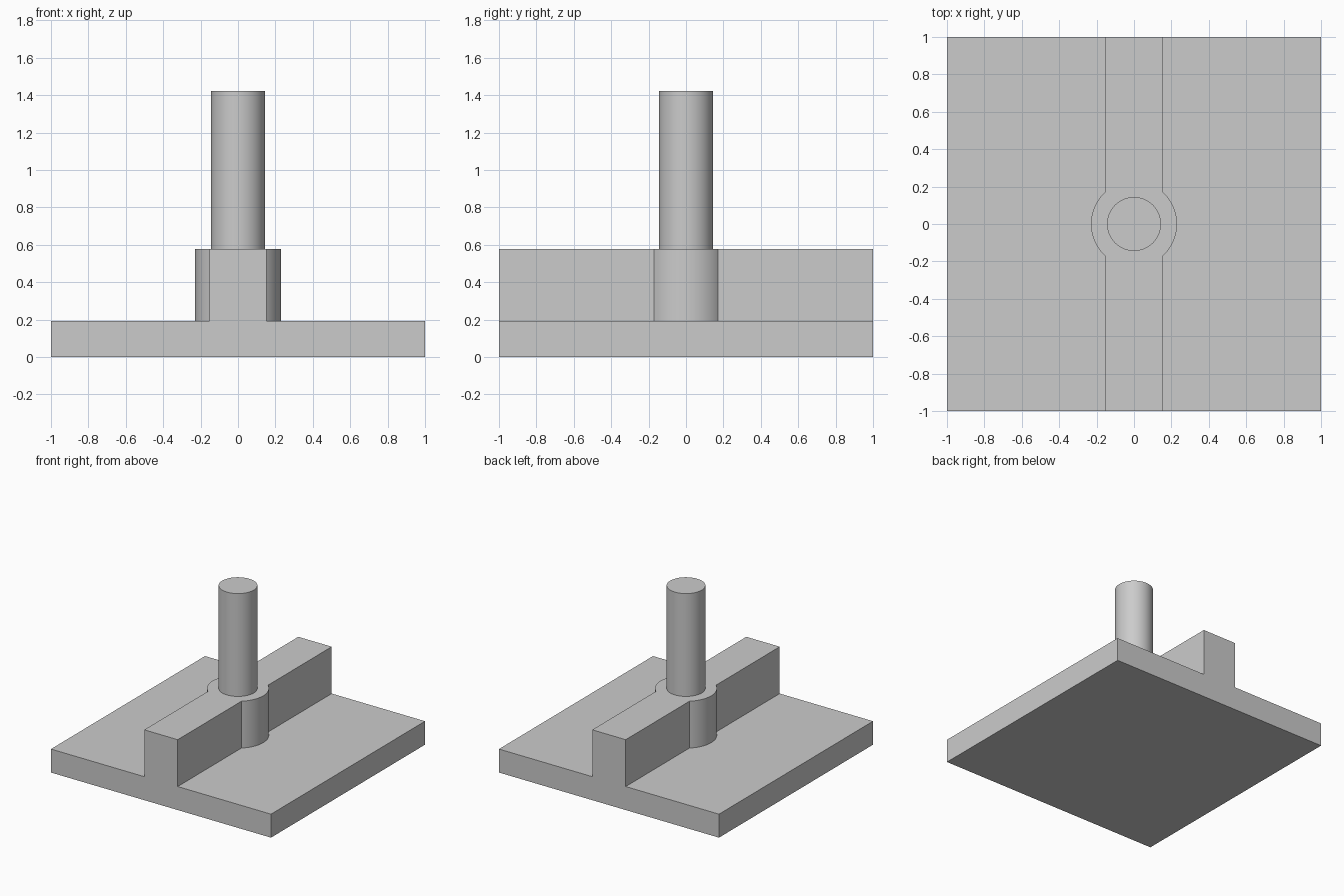
import bpy, bmesh, math
from mathutils import Vector, Matrix

cube = bpy.data.objects.get("Cube")
if cube:
    bpy.data.objects.remove(cube, do_unlink=True)

# Main sizes
HALF = 1.0
BASE_TOP, RIB_TOP, PIN_TOP = 0.193, 0.578, 1.423
RIB_HALF, BOSS_R, PIN_R = 0.152, 0.23, 0.144

grey = bpy.data.materials.new("plain grey")
grey.use_nodes = True
colour = (0.6, 0.6, 0.6, 1)
grey.diffuse_color = colour
grey.node_tree.nodes["Principled BSDF"].inputs["Base Color"].default_value = colour


def make_object(name, bm):
    bmesh.ops.recalc_face_normals(bm, faces=bm.faces)
    mesh = bpy.data.meshes.new(name)
    bm.to_mesh(mesh)
    bm.free()
    mesh.materials.append(grey)
    obj = bpy.data.objects.new(name, mesh)
    bpy.context.collection.objects.link(obj)
    return obj


# Base plate and rib: one inverted T section extruded front to back
right = [(HALF, 0), (HALF, BASE_TOP), (RIB_HALF, BASE_TOP), (RIB_HALF, RIB_TOP)]
section = right + [(-x, z) for x, z in reversed(right)]
bm = bmesh.new()
face = bm.faces.new([bm.verts.new((x, -HALF, z)) for x, z in section])
ext = bmesh.ops.extrude_face_region(bm, geom=[face])
bmesh.ops.translate(bm, vec=(0, 2 * HALF, 0),
                    verts=[v for v in ext["geom"] if isinstance(v, bmesh.types.BMVert)])
body = make_object("ribbed_base_with_pin", bm)

# Boss and pin: one stepped profile spun around the upright axis
steps = [(0, BASE_TOP / 2), (BOSS_R, BASE_TOP / 2), (BOSS_R, RIB_TOP),
         (PIN_R, RIB_TOP), (PIN_R, PIN_TOP), (0, PIN_TOP)]
bm = bmesh.new()
verts = [bm.verts.new((r, 0, z)) for r, z in steps]
edges = [bm.edges.new(pair) for pair in zip(verts, verts[1:])]
bmesh.ops.spin(bm, geom=verts + edges, cent=(0, 0, 0), axis=(0, 0, 1),
               angle=math.tau, steps=64)
bmesh.ops.remove_doubles(bm, verts=bm.verts, dist=0.0001)
post = make_object("boss_and_pin", bm)

# Fuse the post into the body
fuse = body.modifiers.new("fuse_post", "BOOLEAN")
fuse.operation = "UNION"
fuse.solver = "EXACT"
fuse.object = post
bpy.ops.object.select_all(action="DESELECT")
bpy.context.view_layer.objects.active = body
body.select_set(True)
bpy.ops.object.modifier_apply(modifier=fuse.name)
bpy.data.objects.remove(post, do_unlink=True)

# Round walls smooth, corners sharp
bpy.ops.object.shade_smooth_by_angle(angle=math.radians(30))
